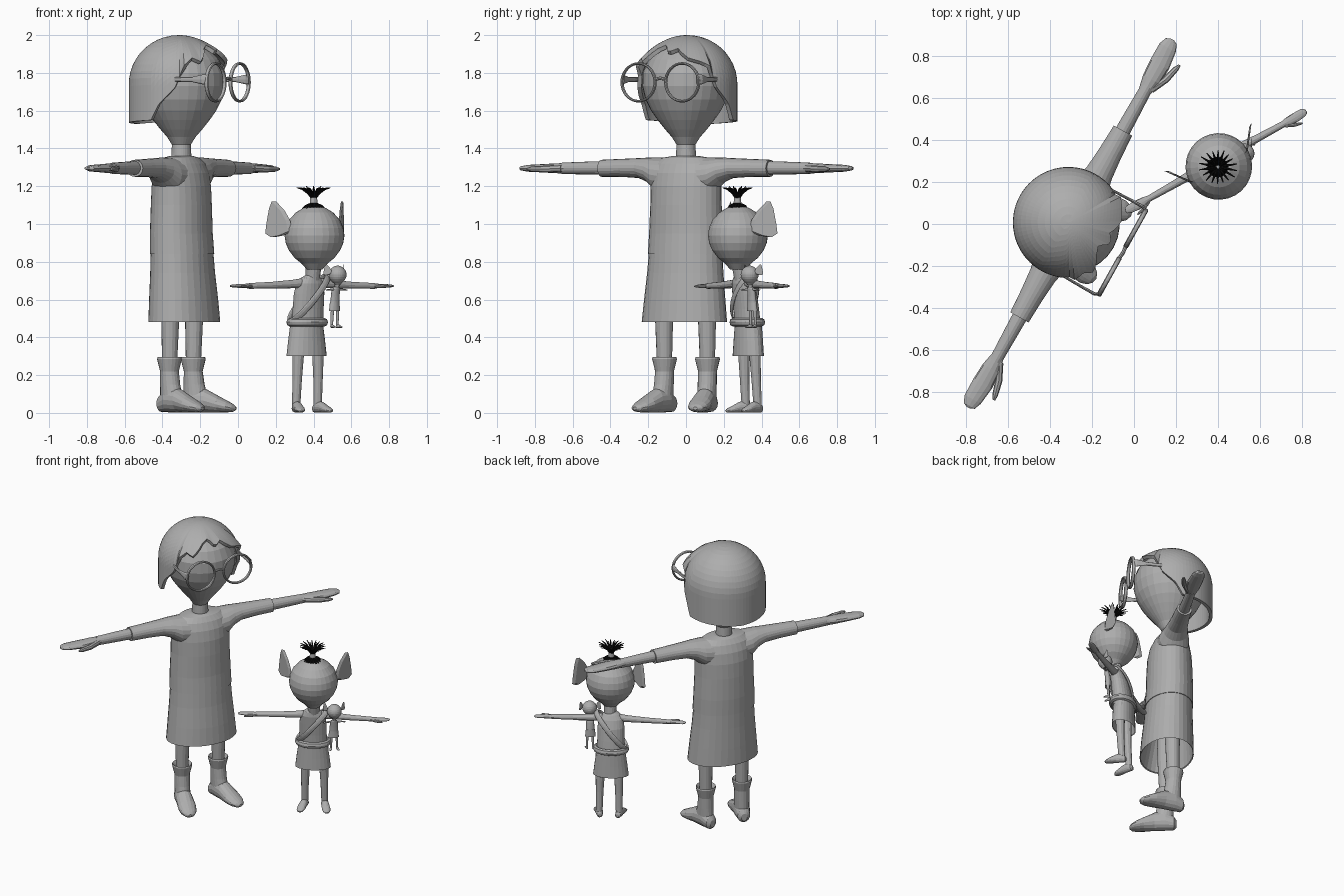
import bpy, bmesh, math, random
from mathutils import Matrix, Vector

if "Cube" in bpy.data.objects:
    bpy.data.objects.remove(bpy.data.objects["Cube"])

random.seed(4)
V = Vector
T, S = Matrix.Translation, Matrix.Diagonal
MIRROR = S((-1, 1, 1, 1))


def rot(deg):
    return Matrix.Rotation(math.radians(deg), 4, 'Z')


def material(name, value):
    m = bpy.data.materials.new(name)
    m.diffuse_color = (value, value, value, 1)
    m.use_nodes = True
    m.node_tree.nodes["Principled BSDF"].inputs["Base Color"].default_value = m.diffuse_color
    return m


GREY = material("plain_grey", 0.42)
BLACK = material("black_hair", 0.004)


def finish(name, bm, M, mat=GREY):
    bmesh.ops.transform(bm, matrix=M, verts=bm.verts)
    bmesh.ops.recalc_face_normals(bm, faces=bm.faces)
    me = bpy.data.meshes.new(name)
    bm.to_mesh(me)
    bm.free()
    me.materials.append(mat)
    ob = bpy.data.objects.new(name, me)
    bpy.context.collection.objects.link(ob)
    return ob


def skin(bm, rings, closed=False):
    """Bridge rings of points with quads; cap the ends unless it is a closed loop."""
    rows = [[bm.verts.new(p) for p in r] for r in rings]
    n = len(rows[0])
    pairs = list(zip(rows, rows[1:])) + ([(rows[-1], rows[0])] if closed else [])
    for a, b in pairs:
        for i in range(n):
            bm.faces.new((a[i], a[(i + 1) % n], b[(i + 1) % n], b[i]))
    if not closed:
        bm.faces.new(rows[0])
        bm.faces.new(rows[-1])


def loft(bm, pts, axis=None, seg=16):
    """Elliptical rings (x, y, z, r1[, r2]) all facing one axis."""
    d = (V(axis) if axis else V(pts[-1][:3]) - V(pts[0][:3])).normalized()
    s = V((1, 0, 0)) if abs(d.z) > .9 else d.cross(V((0, 0, 1))).normalized()
    t = d.cross(s).normalized()
    rings = []
    for p in pts:
        c, r1, r2 = V(p[:3]), p[3], p[-1]
        rings.append([c + s * r1 * math.cos(a) + t * r2 * math.sin(a)
                      for a in (2 * math.pi * i / seg for i in range(seg))])
    skin(bm, rings)


def tube(name, M, pts, axis=None, seg=16, mat=GREY):
    bm = bmesh.new()
    loft(bm, pts, axis, seg)
    return finish(name, bm, M, mat)


def hoop(name, M, c, va, vb, r, w, seg=32):
    """Closed elliptical band: r = radial half size, w = half width."""
    c, va, vb = V(c), V(va), V(vb)
    nrm, rings = va.cross(vb).normalized(), []
    for i in range(seg):
        a = 2 * math.pi * i / seg
        o = va * math.cos(a) + vb * math.sin(a)
        rings.append([c + o + o.normalized() * r * math.cos(k) + nrm * w * math.sin(k)
                      for k in (math.pi * j / 4 for j in range(8))])
    bm = bmesh.new()
    skin(bm, rings, True)
    finish(name, bm, M)


X, Y, Z = (1, 0, 0), (0, 1, 0), (0, 0, 1)
SIDES = (("left", Matrix.Identity(4)), ("right", MIRROR))


def hand(name, M):
    bm = bmesh.new()
    loft(bm, [(0, 0, 0, .03, .028), (.07, 0, 0, .045, .026), (.15, 0, 0, .05, .022),
              (.24, .005, 0, .044, .018), (.275, .005, 0, .03, .012), (.285, .005, 0, .01, .005)], X, 12)
    loft(bm, [(.02, -.02, 0, .02), (.1, -.06, -.004, .018), (.17, -.078, -.004, .014), (.195, -.085, -.004, .006)], X, 8)
    finish(name, bm, M)


def foot(name, M):
    tube(name, M, [(0, .07, .045, .02, .025), (0, .055, .05, .042, .045), (0, 0, .07, .053, .067),
                   (0, -.07, .065, .055, .062), (0, -.14, .046, .06, .043), (0, -.19, .033, .053, .03),
                   (0, -.22, .026, .036, .02), (0, -.235, .024, .012, .008)], Y)


# ---------------- tall figure ----------------
B = T((-.3, 0, 0)) @ rot(61)

tube("tall_head", B, [(0, 0, z, r) for z, r in (
    (1.33, .055), (1.42, .05), (1.46, .075), (1.5, .11), (1.55, .15), (1.6, .185), (1.66, .215),
    (1.73, .232), (1.8, .23), (1.87, .2), (1.93, .145), (1.97, .07))], Z, 28)

tube("shirt", B, [(0, y, z, a, b) for z, y, a, b in (
    (.84, -.005, .211, .156), (.95, 0, .207, .152), (1.1, 0, .2, .148), (1.2, 0, .2, .142),
    (1.27, 0, .2, .128), (1.32, 0, .185, .105), (1.35, 0, .14, .08), (1.36, 0, .07, .06))], Z, 32)

tube("skirt", B, [(0, y, z, a, b) for z, y, a, b in (
    (.75, 0, .18, .13), (.485, -.018, .234, .167), (.48, -.018, .24, .173),
    (.6, -.014, .228, .167), (.74, -.008, .214, .157), (.85, -.004, .206, .152))], Z, 32)

for side, m in SIDES:
    Q = B @ m
    tube(side + "_sleeve", Q, [(.08, 0, 1.25, .11, .1), (.17, 0, 1.262, .098, .09), (.22, 0, 1.285, .08, .067),
                               (.28, 0, 1.296, .066, .053), (.38, 0, 1.297, .057, .048), (.51, 0, 1.295, .05, .045)], X, 20)
    tube(side + "_arm", Q, [(.42, 0, 1.297, .038), (.6, 0, 1.296, .034), (.75, 0, 1.295, .03)], X)
    hand(side + "_hand", Q @ T((.72, 0, 1.295)))
    tube(side + "_leg", Q, [(.125, -.005, .8, .055), (.13, -.005, .5, .048), (.13, 0, .2, .038)], Z)
    F = Q @ T((.13, 0, 0)) @ rot(13)
    tube(side + "_boot_shaft", F, [(0, 0, .27, .045), (0, 0, .295, .063), (0, 0, .285, .066), (0, 0, .22, .05),
                                   (0, -.005, .15, .05, .056), (0, -.015, .07, .05, .068)][::-1], Z, 20)
    foot(side + "_boot_foot", F)
    # round glasses
    hoop(side + "_glasses_rim", Q, (.132, -.28, 1.75), (.1, 0, 0), (0, 0, .1), .007, .012)
    tube(side + "_glasses_temple", Q, [(.225, -.285, 1.765, .008, .028), (.238, -.26, 1.765, .008, .026),
                                       (.238, -.2, 1.765, .007, .014), (.235, -.05, 1.765, .006, .012)], Y, 8)
tube("glasses_bridge", B, [(-.036, -.28, 1.765, .009), (0, -.283, 1.772, .009), (.036, -.28, 1.765, .009)], X, 8)

# bob hair: dome whose lower edge follows the direction around the head
EDGE = [(-180, 1.53), (-95, 1.55), (-84, 1.64), (-72, 1.69), (-62, 1.74), (-58, 1.83), (-45, 1.88), (-35, 1.86),
        (-20, 1.93), (-8, 1.95), (2, 1.91), (15, 1.93), (30, 1.88), (45, 1.86), (58, 1.83),
        (62, 1.74), (72, 1.69), (84, 1.64), (95, 1.55), (180, 1.53)]


def edge(p):
    for (a, za), (b, zb) in zip(EDGE, EDGE[1:]):
        if a <= p <= b:
            return za + (zb - za) * (p - a) / (b - a)


bm = bmesh.new()
R, H, MID, N, K = .265, .26, 1.74, 72, 16
top = bm.verts.new((0, .015, MID + H))
cols = []
for i in range(N):
    phi = -180 + 360 * i / N
    e = edge(phi)
    ang = math.acos(min(1, max(0, (e - MID) / H)))
    drop = max(0, MID - e)
    total = H * ang + drop
    col = []
    for k in range(1, K + 1):
        t = k / K
        a = min(t * total / H, math.pi / 2)
        z = MID + H * math.cos(a) - max(0, t * total - H * math.pi / 2)
        r = R * math.sin(a) * (1 + (.13 * t * t if abs(phi) < 58 else 0))
        f = math.radians(phi)
        col.append(bm.verts.new((r * math.sin(f), .015 - r * math.cos(f), z)))
    cols.append(col)
for i in range(N):
    a, b = cols[i], cols[(i + 1) % N]
    bm.faces.new((top, a[0], b[0]))
    for k in range(K - 1):
        bm.faces.new((a[k], a[k + 1], b[k + 1], b[k]))
hair = finish("bob_hair", bm, B)
mod = hair.modifiers.new("thickness", 'SOLIDIFY')
mod.thickness, mod.offset = .022, -1


# ---------------- small figure, reused for the carried doll ----------------
def small_figure(pre, M, reach=1.0):
    tube(pre + "_head", M, [(0, 0, z, r) for z, r in (
        (.76, .042), (.79, .068), (.82, .105), (.86, .136), (.9, .153), (.94, .159), (.98, .153),
        (1.02, .136), (1.06, .1), (1.085, .06), (1.097, .02))], Z, 28)
    tube(pre + "_neck", M, [(0, .025, .69, .038), (0, .01, .78, .042)], Z)
    tube(pre + "_torso", M, [(-.008, y, z, a, b) for z, y, a, b in (
        (.45, .064, .092, .064), (.55, .055, .088, .06), (.63, .045, .087, .057),
        (.685, .033, .08, .05), (.715, .026, .055, .04), (.73, .022, .03, .03))], Z, 24)
    tube(pre + "_skirt", M, [(-.01, .068, z, a, b) for z, a, b in (
        (.43, .075, .05), (.303, .112, .067), (.3, .116, .07), (.38, .106, .067), (.47, .093, .064))], Z, 24)
    for side, m in SIDES:
        Q, n = M @ m, pre + "_" + side
        A = Q @ S((reach, 1, 1, 1))
        tube(n + "_arm", A, [(.05, .03, .688, .026), (.12, .03, .682, .022), (.24, .028, .676, .018),
                             (.38, .027, .672, .015)], X, 12)
        hand(n + "_hand", A @ T((.36, .027, .672)) @ Matrix.Scale(.47, 4))
        tube(n + "_leg", Q, [(.058, .07, .44, .034), (.06, .07, .3, .03), (.063, .075, .18, .025),
                             (.065, .083, .04, .022)], Z, 12)
        foot(n + "_foot", Q @ T((.065, .08, 0)) @ rot(14) @ Matrix.Scale(.46, 4))
        # pointed ear blade, slanting outwards and back
        ear = bmesh.new()
        ear.faces.new([ear.verts.new((.14 + .075 * s, -.01 - (-.1) * s, z)) for s, z in (
            (0, .96), (.1, 1.02), (.35, 1.07), (.75, 1.12), (.88, 1.08), (1, 1), (1.05, .95), (.8, .93), (.4, .94))])
        out = bmesh.ops.extrude_face_region(ear, geom=ear.faces[:])
        bmesh.ops.translate(ear, vec=(.02, .012, 0), verts=[v for v in out["geom"] if isinstance(v, bmesh.types.BMVert)])
        finish(n + "_ear", ear, Q)


C = T((.405, .275, 0)) @ rot(29)
small_figure("small", C)
small_figure("doll", C @ T((.137, -.005, .45)) @ rot(12) @ Matrix.Scale(.3, 4), .5)

# sling: waist roll and diagonal strap
hoop("waist_roll", C, (-.01, .062, .48), (.1, 0, 0), (0, .07, 0), .017, .022)
hoop("shoulder_strap", C, (-.01, .046, .605), (.1, -.015, .12), (0, .068, 0), .007, .018)

# topknot: band, upper spray and strands lying on the scalp
K0 = C @ T((-.005, 0, 0))
tube("topknot_band", K0, [(0, 0, 1.09, .024), (0, 0, 1.115, .02), (0, 0, 1.143, .018)], Z, 12)
spray, scalp = bmesh.new(), bmesh.new()
for i in range(18):
    a = 2 * math.pi * i / 18
    c, s = math.cos(a), math.sin(a)
    k = random.uniform(.85, 1.05)
    loft(spray, [(r * c, r * s, z, w) for r, z, w in (
        (.01, 1.135, .005), (.03 * k, 1.163, .006), (.06 * k, 1.184, .005), (.09 * k, 1.192, .002))], None, 6)
    if i % 3 == 0:
        loft(spray, [(.008 * c, .008 * s, 1.135, .005), (.022 * c, .022 * s, 1.17, .005),
                     (.045 * c, .045 * s, 1.2, .002)], None, 6)
    loft(scalp, [(r * c, r * s, z, w) for r, z, w in (
        (.014, 1.108, .006), (.04, 1.094, .009), (.06 * k, 1.08, .004))], None, 6)
loft(scalp, [(0, 0, 1.07, .053), (0, 0, 1.088, .05), (0, 0, 1.104, .026)], Z, 18)
finish("topknot_spray", spray, K0, BLACK)
finish("topknot_scalp", scalp, K0, BLACK)
